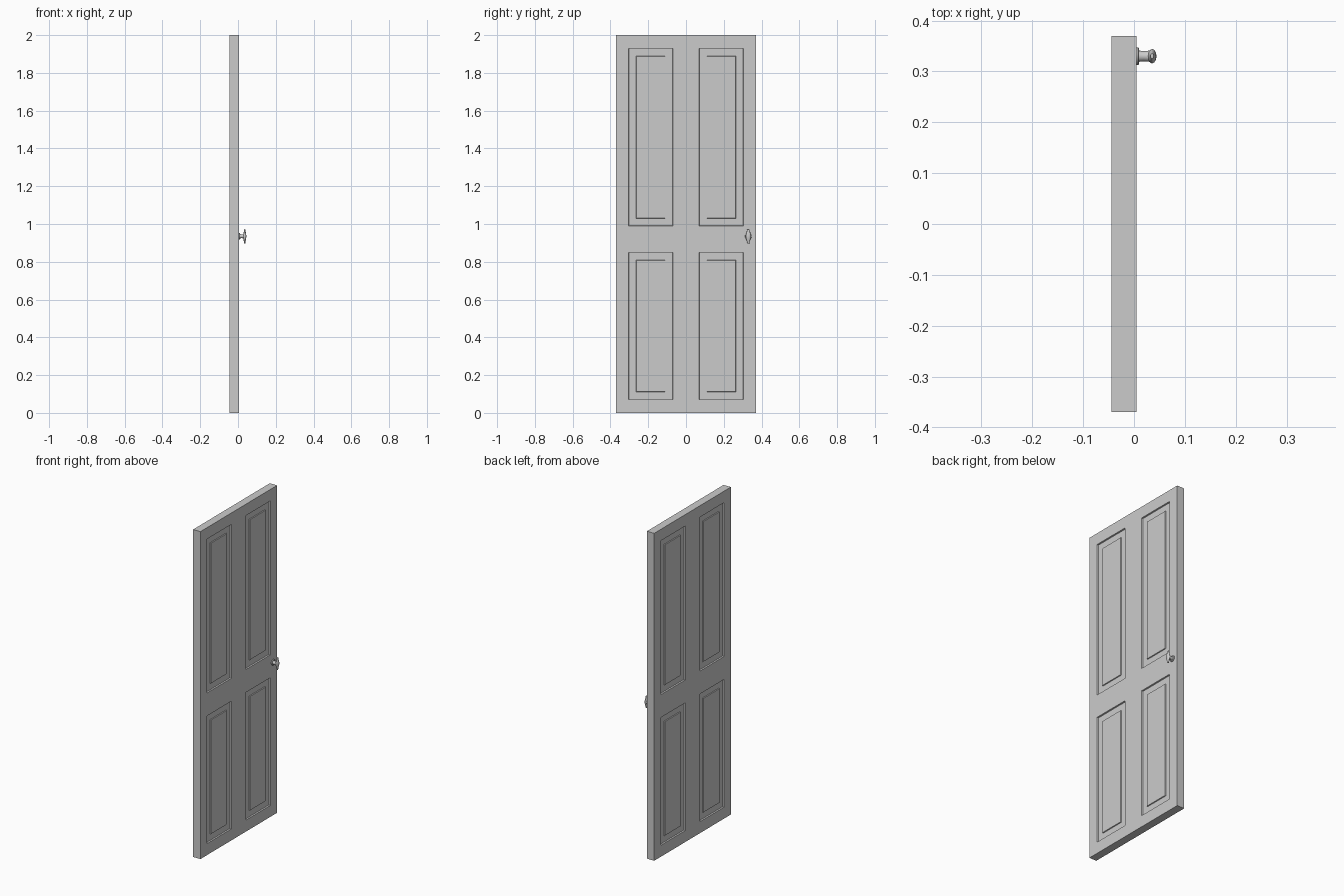
import bpy, bmesh, math
from mathutils import Vector

if "Cube" in bpy.data.objects:
    bpy.data.objects.remove(bpy.data.objects["Cube"])

X0, X1, HALF_W, TOP = -0.044, 0.005, 0.37, 2.0
Y_CUTS = (-0.305, -0.07, 0.07, 0.305)
Z_CUTS = (0.07, 0.85, 0.99, 1.93)


def add_object(name, bm):
    bmesh.ops.recalc_face_normals(bm, faces=bm.faces)
    mesh = bpy.data.meshes.new(name)
    bm.to_mesh(mesh)
    bm.free()
    ob = bpy.data.objects.new(name, mesh)
    bpy.context.collection.objects.link(ob)
    return ob


def lathe(name, profile, sides=24):
    """Spin (radius, height) pairs about z."""
    bm = bmesh.new()
    verts = [bm.verts.new((r, 0, h)) for r, h in profile]
    edges = [bm.edges.new(p) for p in zip(verts, verts[1:])]
    bmesh.ops.spin(bm, geom=verts + edges, cent=(0, 0, 0), axis=(0, 0, 1),
                   angle=math.tau, steps=sides)
    bmesh.ops.remove_doubles(bm, verts=bm.verts, dist=1e-5)
    ob = add_object(name, bm)
    bpy.context.view_layer.objects.active = ob
    ob.select_set(True)
    bpy.ops.object.shade_smooth_by_angle(angle=math.radians(35))
    ob.select_set(False)
    return ob


# Door slab, cut along the panel borders
bm = bmesh.new()
bmesh.ops.create_cube(bm, size=1)
bmesh.ops.scale(bm, vec=(X1 - X0, 2 * HALF_W, TOP), verts=bm.verts)
bmesh.ops.translate(bm, vec=((X0 + X1) / 2, 0, TOP / 2), verts=bm.verts)
for cuts, axis in ((Y_CUTS, Vector((0, 1, 0))), (Z_CUTS, Vector((0, 0, 1)))):
    for c in cuts:
        bmesh.ops.bisect_plane(bm, geom=bm.verts[:] + bm.edges[:] + bm.faces[:],
                               plane_co=axis * c, plane_no=axis)

# Four panels on each side: recess, border, raised centre field
bm.normal_update()
panels = []
for f in bm.faces:
    c = f.calc_center_median()
    if (abs(f.normal.x) > 0.9 and 0.07 < abs(c.y) < 0.305
            and (0.07 < c.z < 0.85 or 0.99 < c.z < 1.93)):
        panels.append(f)
for thickness, depth in ((0.002, -0.008), (0.038, 0.0), (0.002, 0.005)):
    bmesh.ops.inset_individual(bm, faces=panels, thickness=thickness,
                               depth=depth, use_even_offset=True)
add_object("door", bm)

# Handle: round rose and stem, pointing out of the door
base = lathe("handle_stem", [(0, -0.001), (0.0175, -0.001), (0.0175, 0.003),
                             (0.016, 0.005), (0.011, 0.005), (0.010, 0.014),
                             (0.011, 0.026), (0, 0.026)])
base.location = (X1, 0.33, 0.935)
base.rotation_euler = (0, math.pi / 2, 0)

# Handle grip: upright spindle, flattened towards the door
half = [(0, 0.038), (0.005, 0.037), (0.007, 0.031), (0.009, 0.022),
        (0.0125, 0.012), (0.014, 0.004)]
grip = lathe("handle_grip", half + [(r, -h) for r, h in reversed(half)])
grip.scale = (0.6, 1, 1)
grip.location = (0.0356, 0.33, 0.935)
